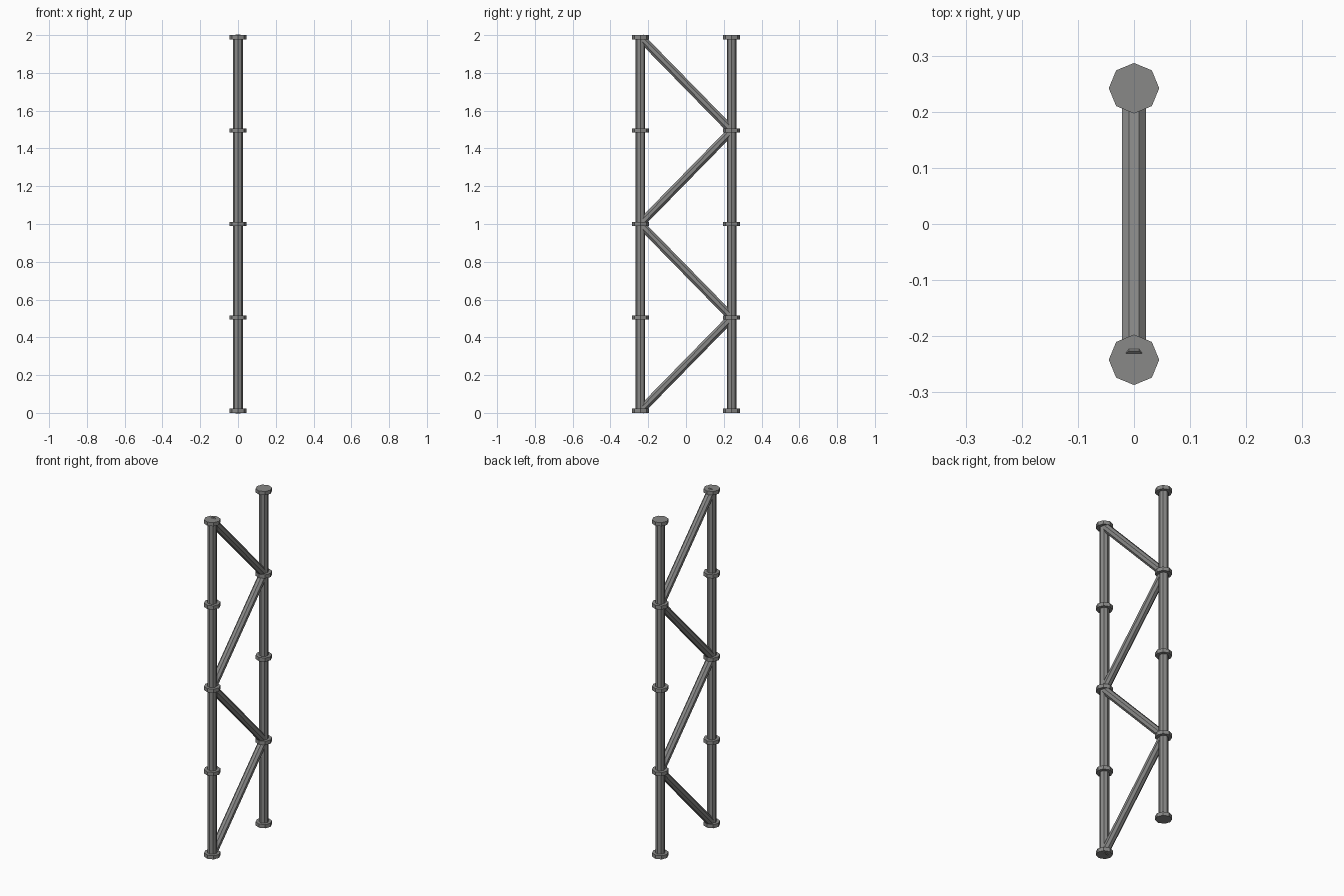
import bpy
import math
from mathutils import Vector

cube = bpy.data.objects.get("Cube")
if cube:
    bpy.data.objects.remove(cube, do_unlink=True)

steel = bpy.data.materials.new("grey steel")
steel.use_nodes = True
colour = (0.25, 0.25, 0.245, 1)
steel.diffuse_color = colour
steel.node_tree.nodes["Principled BSDF"].inputs["Base Color"].default_value = colour

HALF_SPAN = 0.242
COLLAR_H = 0.022
LEVELS = [COLLAR_H / 2 + i * (2 - COLLAR_H) / 4 for i in range(5)]


def tube(name, start, end, radius, turn=0.0):
    """Eight-sided flat-shaded bar between two points."""
    start, end = Vector(start), Vector(end)
    axis = end - start
    bpy.ops.mesh.primitive_cylinder_add(vertices=8, radius=radius, depth=axis.length)
    obj = bpy.context.object
    obj.name = name
    # Tilt in the y-z plane only, after spinning about the bar's own axis
    tilt = math.atan2(-axis.y, axis.z)
    obj.rotation_euler = (tilt, 0, turn)
    obj.rotation_mode = 'XYZ'
    if turn:
        for v in obj.data.vertices:
            x, y = v.co.x, v.co.y
            v.co.x = x * math.cos(turn) - y * math.sin(turn)
            v.co.y = x * math.sin(turn) + y * math.cos(turn)
        obj.rotation_euler = (tilt, 0, 0)
    obj.location = (start + end) / 2
    obj.data.materials.append(steel)
    return obj


# Upright posts with a collar at each level
for side, y in (("front", -HALF_SPAN), ("back", HALF_SPAN)):
    tube(f"{side}_post", (0, y, LEVELS[0]), (0, y, LEVELS[-1]), 0.026)
    for i, z in enumerate(LEVELS):
        tube(f"{side}_collar_{i + 1}", (0, y, z - COLLAR_H / 2),
             (0, y, z + COLLAR_H / 2), 0.045)

# Zigzag braces between the posts
for i in range(4):
    y = -HALF_SPAN if i % 2 == 0 else HALF_SPAN
    tube(f"diagonal_brace_{i + 1}", (0, y, LEVELS[i]), (0, -y, LEVELS[i + 1]),
         0.0235, math.pi / 8)
